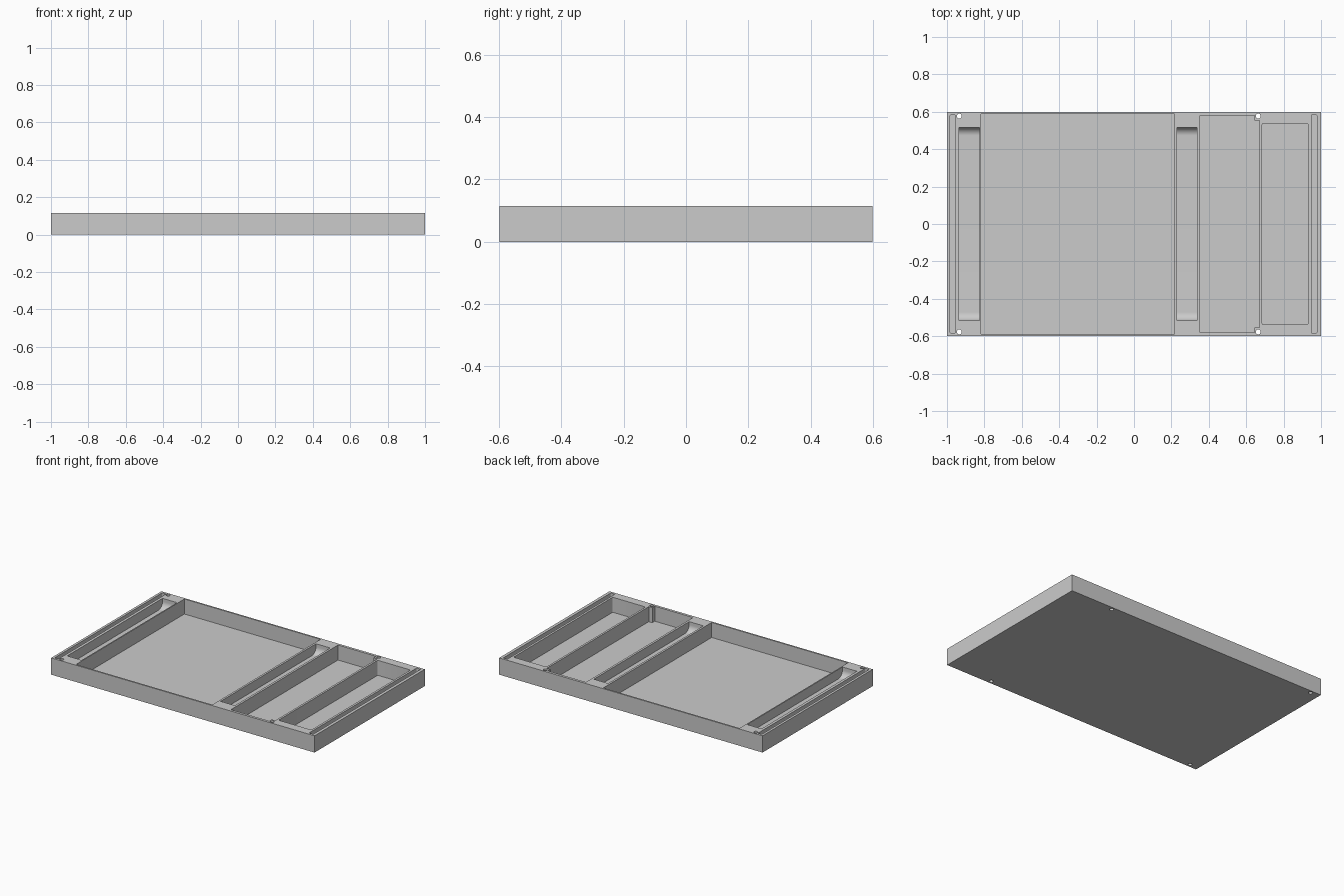
import bpy, bmesh, math
from mathutils import Matrix

if "Cube" in bpy.data.objects:
    bpy.data.objects.remove(bpy.data.objects["Cube"])

HEIGHT, HALF_Y = 0.115, 0.598

grey = bpy.data.materials.new("plain grey")
grey.use_nodes = True
grey.diffuse_color = (0.6, 0.6, 0.6, 1)
grey.node_tree.nodes["Principled BSDF"].inputs["Base Color"].default_value = (0.6, 0.6, 0.6, 1)


def finish(bm, name):
    bmesh.ops.recalc_face_normals(bm, faces=bm.faces)
    mesh = bpy.data.meshes.new(name)
    bm.to_mesh(mesh)
    bm.free()
    mesh.materials.append(grey)
    obj = bpy.data.objects.new(name, mesh)
    bpy.context.collection.objects.link(obj)
    return obj


def block(name, x0, x1, half_y, z0, z1, corner=0, scoop=0):
    """Box with optional rounded upright corners or rounded lower end edges."""
    bm = bmesh.new()
    size = (x1 - x0, 2 * half_y, z1 - z0)
    centre = ((x0 + x1) / 2, 0, (z0 + z1) / 2)
    bmesh.ops.create_cube(bm, size=1, matrix=Matrix.Translation(centre) @ Matrix.Diagonal((*size, 1)))

    def along(edge, axis):
        return abs((edge.verts[0].co - edge.verts[1].co).normalized()[axis]) > 0.9

    if scoop:
        ends = [e for e in bm.edges if along(e, 0) and e.verts[0].co.z < centre[2]]
        bmesh.ops.bevel(bm, geom=ends, offset=scoop, segments=12, profile=0.5, affect='EDGES')
    if corner:
        uprights = [e for e in bm.edges if along(e, 2)]
        bmesh.ops.bevel(bm, geom=uprights, offset=corner, segments=4, profile=0.5, affect='EDGES')
    return finish(bm, name)


def notched_block(name, x0, x1, half_y, notch, z0, z1):
    """Box whose two right corners are stepped in around the screw posts."""
    upper = [(x0, half_y), (x1 - notch, half_y), (x1 - notch, half_y - notch), (x1, half_y - notch)]
    outline = upper + [(x, -y) for x, y in reversed(upper)]
    bm = bmesh.new()
    face = bm.faces.new([bm.verts.new((x, y, z0)) for x, y in outline])
    sides = bmesh.ops.extrude_face_region(bm, geom=[face])
    tops = [v for v in sides["geom"] if isinstance(v, bmesh.types.BMVert)]
    bmesh.ops.translate(bm, verts=tops, vec=(0, 0, z1 - z0))
    return finish(bm, name)


def pin(name, x, y, radius):
    bm = bmesh.new()
    bmesh.ops.create_cone(bm, cap_ends=True, segments=24, radius1=radius, radius2=radius,
                          depth=0.3, matrix=Matrix.Translation((x, y, HEIGHT / 2)))
    return finish(bm, name)


# Solid tray
tray = block("tray", -1, 1, HALF_Y, 0, HEIGHT)

FLOOR, SCOOP_FLOOR, GROOVE_FLOOR, ABOVE = 0.012, 0.05, 0.085, 0.2
cutters = [
    # Deep compartments
    block("main_pocket", -0.818, 0.216, 0.587, FLOOR, ABOVE),
    notched_block("middle_pocket", 0.353, 0.67, 0.58, 0.027, FLOOR, ABOVE),
    block("end_pocket", 0.684, 0.933, 0.538, FLOOR, ABOVE, corner=0.01),
    # Finger troughs with rounded ends
    block("left_trough", -0.935, -0.826, 0.517, SCOOP_FLOOR, ABOVE, scoop=0.045),
    block("right_trough", 0.23, 0.338, 0.517, SCOOP_FLOOR, ABOVE, scoop=0.045),
    # Narrow grooves at both ends
    block("left_groove", -0.983, -0.954, 0.583, GROOVE_FLOOR, ABOVE, corner=0.006),
    block("right_groove", 0.948, 0.979, 0.583, GROOVE_FLOOR, ABOVE, corner=0.006),
]
# Screw holes through the full height
for x in (-0.934, 0.664):
    for y in (-0.577, 0.577):
        cutters.append(pin("screw_hole", x, y, 0.013))

bpy.ops.object.select_all(action='DESELECT')
bpy.context.view_layer.objects.active = tray
tray.select_set(True)
for cutter in cutters:
    cut = tray.modifiers.new(cutter.name, 'BOOLEAN')
    cut.operation = 'DIFFERENCE'
    cut.solver = 'EXACT'
    cut.object = cutter
    bpy.ops.object.modifier_apply(modifier=cut.name)
    bpy.data.objects.remove(cutter)

bpy.ops.object.shade_smooth_by_angle(angle=math.radians(30))
